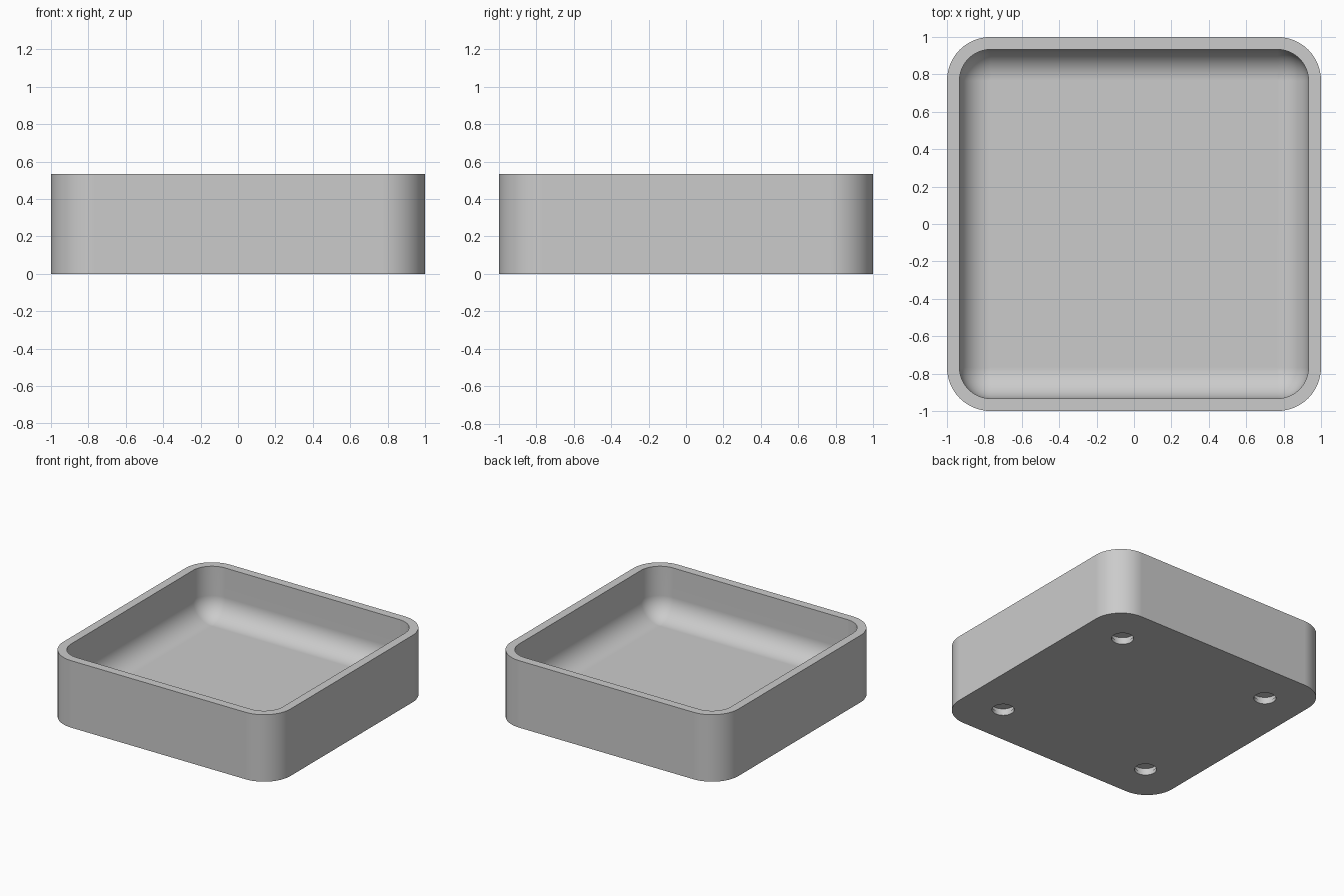
import bpy
import bmesh
import math

default = bpy.data.objects.get("Cube")
if default:
    bpy.data.objects.remove(default, do_unlink=True)

HEIGHT = 0.533
WALL = 0.067
OUTER_R = 0.233
INNER_R = OUTER_R - WALL
FLOOR = 0.133
HOLE = 0.67
STEPS = 12
# Recess stages: radius, bottom, top
STAGES = [(0.08, -0.05, 0.04), (0.087, 0.028, 0.057)]

grey = bpy.data.materials.new("light_grey")
grey.use_nodes = True
colour = (0.6, 0.6, 0.6, 1)
grey.diffuse_color = colour
grey.node_tree.nodes["Principled BSDF"].inputs["Base Color"].default_value = colour


def ring(bm, half, radius, z):
    """Rounded square loop of vertices at one height."""
    verts = []
    c = half - radius
    for q, (sx, sy) in enumerate([(1, 1), (-1, 1), (-1, -1), (1, -1)]):
        for i in range(STEPS + 1):
            a = math.pi / 2 * (q + i / STEPS)
            verts.append(bm.verts.new((sx * c + radius * math.cos(a),
                                       sy * c + radius * math.sin(a), z)))
    return verts


# Tray body: outer wall, rim, inner wall and rounded transition to the floor
bm = bmesh.new()
inner = 1 - WALL
loops = [ring(bm, 1, OUTER_R, 0), ring(bm, 1, OUTER_R, HEIGHT),
         ring(bm, inner, INNER_R, HEIGHT)]
for k in range(STEPS + 1):
    a = math.pi / 2 * k / STEPS
    inset = INNER_R * (1 - math.cos(a))
    loops.append(ring(bm, inner - inset, INNER_R - inset,
                      FLOOR + INNER_R * (1 - math.sin(a))))
for low, high in zip(loops, loops[1:]):
    n = len(low)
    for i in range(n):
        j = (i + 1) % n
        bm.faces.new((low[i], low[j], high[j], high[i]))
bm.faces.new(loops[0][::-1])
bm.faces.new(loops[-1])
bmesh.ops.remove_doubles(bm, verts=bm.verts, dist=0.0001)
bmesh.ops.recalc_face_normals(bm, faces=bm.faces)
mesh = bpy.data.meshes.new("tray_body")
bm.to_mesh(mesh)
bm.free()
mesh.materials.append(grey)
tray = bpy.data.objects.new("tray_body", mesh)
bpy.context.collection.objects.link(tray)


def cut_recess(x, y, radius, bottom, top):
    """Remove one upright cylinder from the tray."""
    bpy.ops.mesh.primitive_cylinder_add(
        vertices=48, radius=radius, depth=top - bottom,
        location=(x, y, (top + bottom) / 2))
    cutter = bpy.context.object
    cutter.name = "recess_cutter"
    cutter.hide_render = True
    cutter.data.materials.append(grey)
    bpy.context.view_layer.objects.active = tray
    cut = tray.modifiers.new("recess", "BOOLEAN")
    cut.operation = "DIFFERENCE"
    cut.solver = "EXACT"
    cut.object = cutter
    bpy.ops.object.modifier_apply(modifier=cut.name)
    bpy.data.objects.remove(cutter, do_unlink=True)


# Four lipped round recesses in the underside
for sx in (-1, 1):
    for sy in (-1, 1):
        for stage in STAGES:
            cut_recess(sx * HOLE, sy * HOLE, *stage)

# Smooth curves with crisp rims
bpy.ops.object.select_all(action="DESELECT")
tray.select_set(True)
bpy.context.view_layer.objects.active = tray
bpy.ops.object.shade_smooth_by_angle(angle=math.radians(35))
weighted = tray.modifiers.new("even_shading", "WEIGHTED_NORMAL")
weighted.keep_sharp = True
